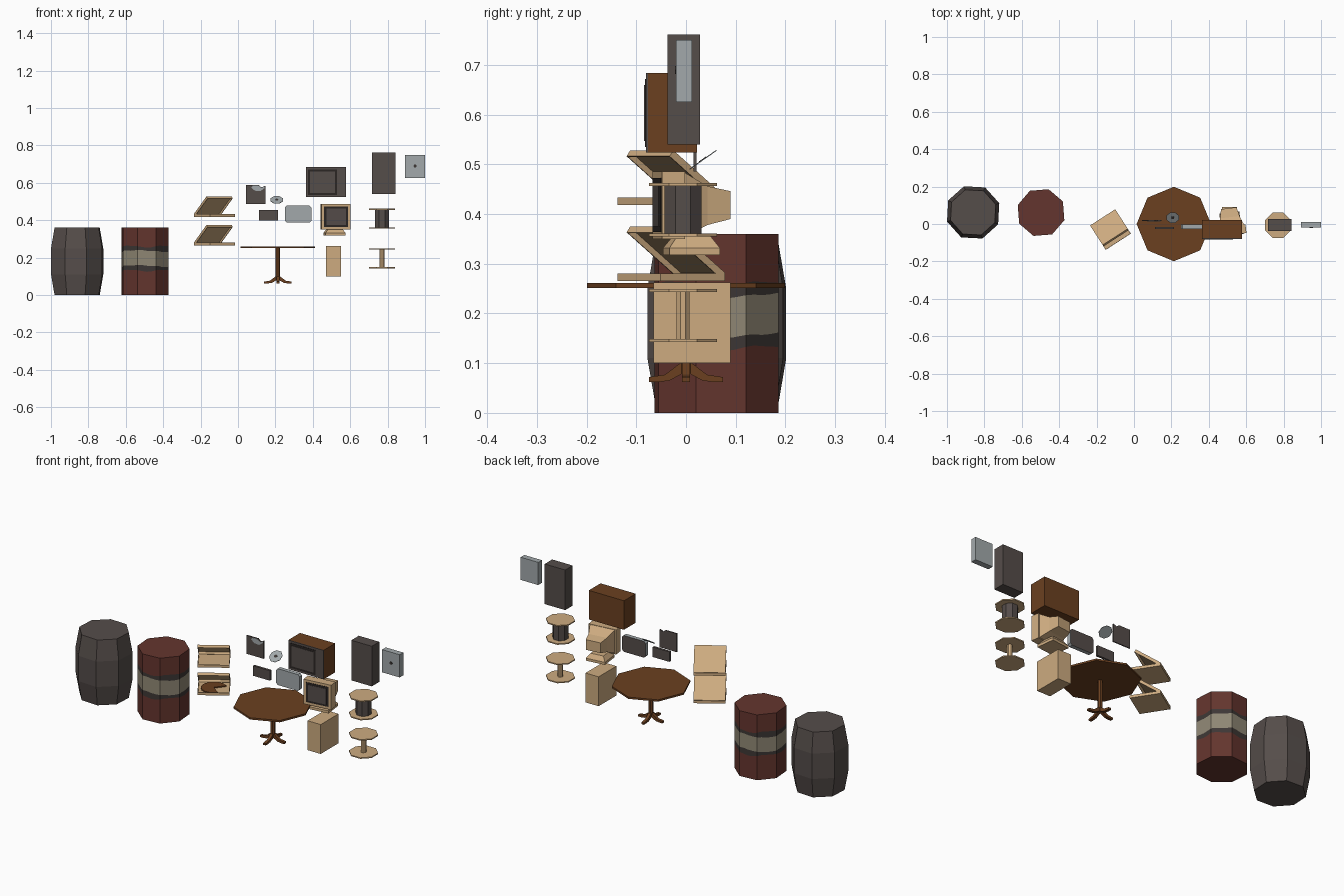
import bpy, math
from mathutils import Matrix, Vector

if "Cube" in bpy.data.objects:
    bpy.data.objects.remove(bpy.data.objects["Cube"])


def lin(h):
    out = []
    for i in (0, 2, 4):
        c = int(h[i:i + 2], 16) / 255
        out.append(c / 12.92 if c <= 0.04045 else ((c + 0.055) / 1.055) ** 2.4)
    return (*out, 1)


MATS = {}
for n, h in {"charcoal grey": "554D4A", "barrel red": "64352E", "khaki": "908875",
             "dark trim": "3D3735", "beige": "CDAB80", "wood brown": "6B4020",
             "light grey": "A2A9AB", "screen black": "2B2624"}.items():
    MATS[n] = bpy.data.materials.new(n)
    MATS[n].diffuse_color = lin(h)
GREY, RED, KHAKI, TRIM, BEIGE, BROWN, LIGHT, BLACK = MATS


def loft(name, rings, mats, M=Matrix(), cap_mats=None):
    """Join equal-length rings of points; mats = one colour or one per band."""
    n = len(rings[0])
    bands = [mats] * (len(rings) - 1) if isinstance(mats, str) else mats
    caps = cap_mats or (bands[0], bands[-1])
    verts = [M @ Vector(p) for r in rings for p in r]
    faces, cols = [], []
    for k in range(len(rings) - 1):
        for i in range(n):
            j = (i + 1) % n
            faces.append((k * n + i, k * n + j, (k + 1) * n + j, (k + 1) * n + i))
            cols.append(bands[k])
    faces += [tuple(reversed(range(n))), tuple(range((len(rings) - 1) * n, len(rings) * n))]
    cols += caps
    me = bpy.data.meshes.new(name)
    me.from_pydata(verts, [], faces)
    used = list(dict.fromkeys(cols))
    for m in used:
        me.materials.append(MATS[m])
    for p, c in zip(me.polygons, cols):
        p.material_index = used.index(c)
    me.validate()
    ob = bpy.data.objects.new(name, me)
    bpy.context.collection.objects.link(ob)
    return ob


def rect(x0, x1, y0, y1, z):
    return [(x0, y0, z), (x1, y0, z), (x1, y1, z), (x0, y1, z)]


def box(name, x0, x1, y0, y1, z0, z1, mat, M=Matrix()):
    return loft(name, [rect(x0, x1, y0, y1, z0), rect(x0, x1, y0, y1, z1)], mat, M)


def ngon(r, z, phase=0, n=8):
    return [(r * math.cos(math.radians(phase) + 2 * math.pi * i / n),
             r * math.sin(math.radians(phase) + 2 * math.pi * i / n), z) for i in range(n)]


def panel(name, pts, y0, y1, mat, M=Matrix(), caps=None):
    """Outline in (x, z), counter-clockwise from the front, extruded from y1 to y0."""
    return loft(name, [[(x, y1, z) for x, z in pts], [(x, y0, z) for x, z in pts]], mat, M, caps)


def at(x, y, z=0, rot=0):
    return Matrix.Translation((x, y, z)) @ Matrix.Rotation(math.radians(rot), 4, 'Z')


# dark bulging barrel
loft("bulging_barrel", [ngon(r, z, 19.4) for r, z in
     ((.128, 0), (.148, .11), (.148, .25), (.128, .36))], GREY, at(-.86, .062))


# red drum with a worn painted stripe
def drum_ring(z, wave, f=1.0):
    base, out = ngon(.131, z, 27), []
    for i in range(8):
        a, b = Vector(base[i]), Vector(base[(i + 1) % 8])
        for s in range(4):
            p = a.lerp(b, s / 4)
            t = i * 4 + s
            p.z += wave * (math.sin(t * math.pi / 8 * f) + .4 * math.sin(t * math.pi / 2 + 1))
            out.append(p)
    return out


loft("red_drum", [drum_ring(0, 0), drum_ring(.131, .005, 2), drum_ring(.155, .005),
                  drum_ring(.235, .005), drum_ring(.26, .005, 2), drum_ring(.36, 0)],
     [RED, TRIM, KHAKI, TRIM, RED], at(-.497, .061))


# open cardboard boxes: tray plus leaning lid
def tray(name, M, w=.16, d=.155, h=.015, t=.003):
    box(name + "_panel", 0, w, -d, 0, 0, t, BEIGE, M)
    box(name + "_back", 0, w, -t, 0, t, h, BEIGE, M)
    box(name + "_front", 0, w, -d, t - d, t, h, BEIGE, M)
    box(name + "_left", 0, t, t - d, -t, t, h, BEIGE, M)
    box(name + "_right", w - t, w, t - d, -t, t, h, BEIGE, M)


for tag, z in (("lower", .265), ("upper", .418)):
    M = at(-.235, -.008, z, 32.8)
    tray(tag + "_box_base", M)
    L = M @ Matrix.Translation((0, 0, .017)) @ Matrix.Rotation(math.radians(-37), 4, 'X')
    tray(tag + "_box_lid", L @ Matrix.Diagonal((1, 1, -1, 1)))
    if tag == "lower":  # partly eaten pie
        arc = ngon(.066, 0, 20, 12)[:10] + [(0, 0, 0)]
        loft("pie", [[(x, y, .003) for x, y, _ in arc], [(x, y, .009) for x, y, _ in arc]],
             BROWN, M @ Matrix.Translation((.08, -.078, 0)))

# round table
T = at(.213, 0)
loft("table_top", [ngon(.199, .251), ngon(.199, .261)], BROWN, T)
loft("table_post", [ngon(.013, .08, 22.5), ngon(.013, .251, 22.5)], BROWN, T)
foot = [(.0, .083), (.033, .065), (.055, .062), (.074, .062), (.074, .072), (.042, .077), (.012, .1), (0, .1)]
for k in range(4):
    panel("table_foot_%d" % k, foot, -.008, .008, BROWN, at(.213, 0, 0, 90 * k))

# wooden television
box("television_case", .363, .577, -.076, .022, .524, .684, BROWN)
box("television_front", .363, .577, -.08, -.076, .524, .684, GREY)
box("television_screen_border", .373, .53, -.082, -.08, .535, .672, BLACK)
box("television_screen", .385, .518, -.084, -.082, .547, .66, GREY)

# computer monitor, turned slightly
M = at(.517, 0, 0, 7)
box("monitor_bezel", -.078, .078, -.058, -.012, .35, .486, BEIGE, M)


def xz(x, z0, z1, y):
    return [(x, y, z0), (-x, y, z0), (-x, y, z1), (x, y, z1)]


loft("monitor_back", [xz(.07, .355, .484, -.012), xz(.052, .378, .456, .037),
                      xz(.042, .39, .446, .085)], BEIGE, M)
box("monitor_screen_border", -.064, .064, -.06, -.058, .364, .473, BLACK, M)
box("monitor_screen", -.052, .052, -.062, -.06, .375, .462, GREY, M)
loft("monitor_stand", [rect(-.054, .054, -.04, .062, .318), rect(-.054, .054, -.04, .062, .332),
                       rect(-.036, .036, -.022, .045, .356)], BEIGE, M)

# computer tower
box("computer_tower", .47, .55, -.065, .09, .1, .262, BEIGE)

# cable spools
for tag, z0, z1, r, m in (("empty", .143, .249, .014, BEIGE), ("wound", .355, .462, .04, GREY)):
    S = at(.77, -.006)
    loft(tag + "_spool_bottom", [ngon(.074, z0, 22.5), ngon(.074, z0 + .006, 22.5)], BEIGE, S)
    loft(tag + "_spool_top", [ngon(.074, z1 - .006, 22.5), ngon(.074, z1, 22.5)], BEIGE, S)
    core = ngon(r, z0 + .006, 22.5)
    loft(tag + "_spool_core", [core, [(x, y, z1 - .006) for x, y, _ in core]], m, S)

# dark cabinet and light wall box with a keyhole
box("dark_cabinet", .717, .842, -.037, .028, .54, .761, GREY)
box("wall_box", .893, 1.0, -.02, .012, .625, .75, LIGHT)
panel("wall_box_keyhole", [(.947 + x, .69 + z) for x, z, _ in ngon(.009, 0, 0, 6)],
      -.022, -.02, TRIM)

# broken panel with exposed shards
panel("broken_panel", [(.042, .486), (.146, .486), (.146, .584), (.125, .576), (.112, .588),
                       (.042, .588)], .015, .021, GREY)
panel("broken_panel_shards", [(.07, .575), (.09, .558), (.12, .556), (.142, .572), (.142, .582),
                              (.125, .574), (.108, .586), (.08, .586)], .013, .015, LIGHT)

# tilted metal disc
D = Matrix.Translation((.207, .034, .509)) @ Matrix.Rotation(math.radians(35), 4, 'X')
loft("tilted_disc", [ngon(.036, -.001, 22.5), ngon(.036, .001, 22.5)], LIGHT, D)
loft("disc_hub", [ngon(.009, .001), ngon(.009, .002)], TRIM, D)

# small dark device and larger light tablet with a dark back
box("small_device", .112, .214, -.028, -.015, .4, .455, GREY)
c = .01
panel("tablet", [(.25 + c, .388), (.393 - c, .388), (.393, .388 + c), (.393, .478 - c),
                 (.393 - c, .478), (.25 + c, .478), (.25, .478 - c), (.25, .388 + c)],
      -.026, -.004, LIGHT, caps=(GREY, LIGHT))

# make every face point outward
import bmesh
for ob in bpy.context.collection.objects:
    bm = bmesh.new()
    bm.from_mesh(ob.data)
    bmesh.ops.recalc_face_normals(bm, faces=bm.faces)
    bm.to_mesh(ob.data)
    bm.free()

for m in bpy.data.materials:
    if m.users and not m.is_grease_pencil:
        m.use_nodes = True
        m.node_tree.nodes["Principled BSDF"].inputs["Base Color"].default_value = m.diffuse_color
